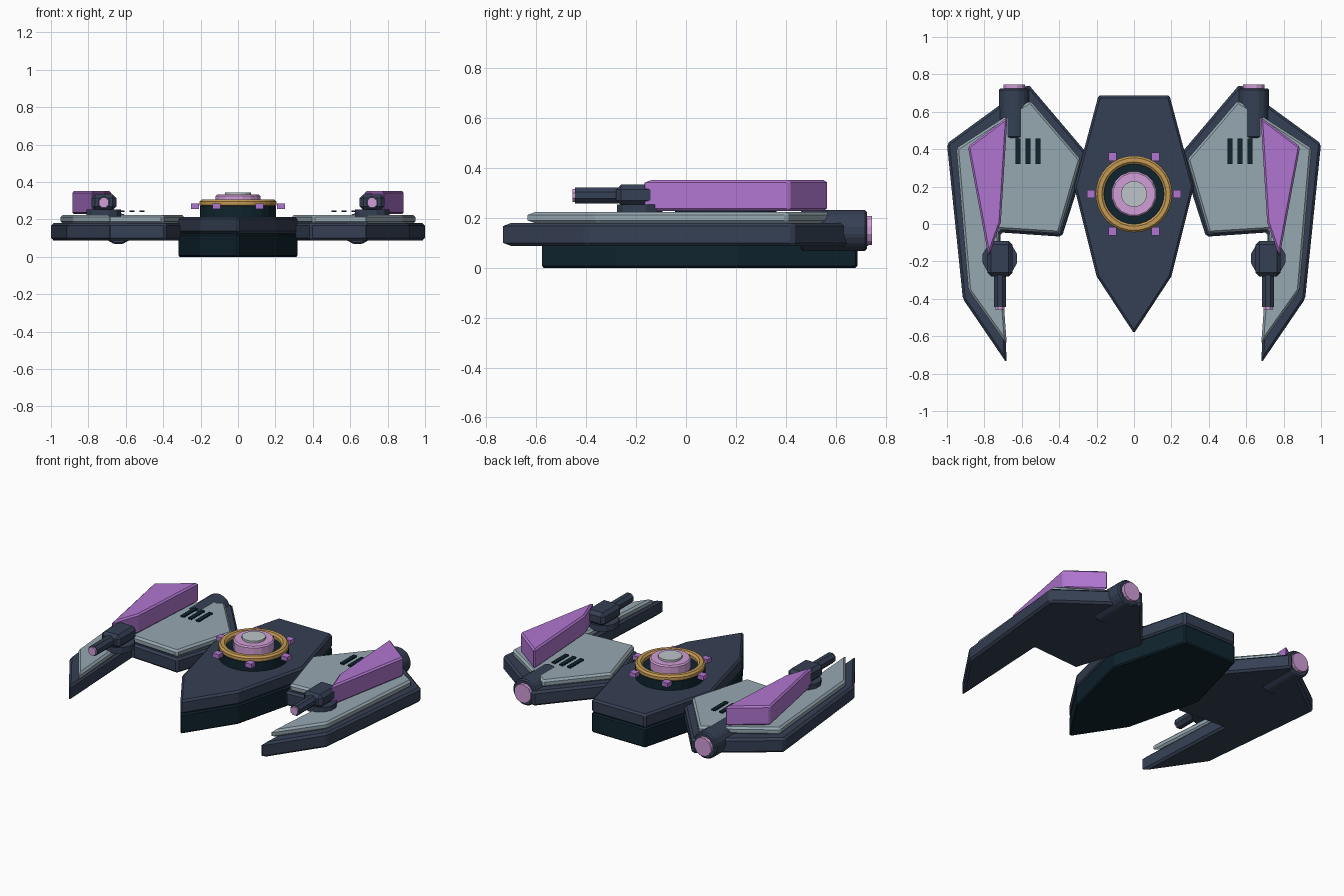
import bpy, bmesh, math
from mathutils import Matrix, Vector

if "Cube" in bpy.data.objects:
    bpy.data.objects.remove(bpy.data.objects["Cube"])


def srgb(r, g, b):
    def f(c):
        c /= 255
        return c / 12.92 if c <= 0.04045 else ((c + 0.055) / 1.055) ** 2.4
    return (f(r), f(g), f(b), 1)


def material(name, *rgb):
    m = bpy.data.materials.new(name)
    m.diffuse_color = srgb(*rgb)
    m.use_nodes = True
    m.node_tree.nodes["Principled BSDF"].inputs["Base Color"].default_value = m.diffuse_color
    return m


NAVY = material("navy", 53, 64, 84)
DARK = material("dark_teal", 15, 36, 46)
GREY = material("blue_grey", 150, 168, 177)
PURPLE = material("purple", 176, 118, 208)
PINK = material("pale_violet", 208, 158, 214)
GOLD = material("gold", 196, 154, 84)
SILVER = material("silver", 188, 196, 201)


def finish(name, bm, mat, bevel=0.0):
    bmesh.ops.recalc_face_normals(bm, faces=bm.faces[:])
    me = bpy.data.meshes.new(name)
    bm.to_mesh(me)
    bm.free()
    me.materials.append(mat)
    ob = bpy.data.objects.new(name, me)
    bpy.context.collection.objects.link(ob)
    if bevel:
        mod = ob.modifiers.new("edge_bevel", 'BEVEL')
        mod.width = bevel
        mod.segments = 1
        mod.limit_method = 'ANGLE'
        mod.angle_limit = math.radians(25)
    return ob


def prism(name, outline, z0, z1, mat, bevel=0.0, side=1):
    """Flat outline extruded from z0 to z1; side=-1 mirrors it in x."""
    bm = bmesh.new()
    face = bm.faces.new([bm.verts.new((x * side, y, z0)) for x, y in outline])
    top = bmesh.ops.extrude_face_region(bm, geom=[face])["geom"]
    bmesh.ops.translate(bm, vec=(0, 0, z1 - z0),
                        verts=[v for v in top if isinstance(v, bmesh.types.BMVert)])
    return finish(name, bm, mat, bevel)


def box(name, lo, hi, mat, bevel=0.0):
    outline = [(lo[0], lo[1]), (hi[0], lo[1]), (hi[0], hi[1]), (lo[0], hi[1])]
    return prism(name, outline, lo[2], hi[2], mat, bevel)


def cylinder(name, start, end, r, n, mat, bevel=0.0):
    a, b = Vector(start), Vector(end)
    bm = bmesh.new()
    rot = (b - a).to_track_quat('Z', 'Y').to_matrix().to_4x4()
    m = Matrix.Translation((a + b) / 2) @ rot @ Matrix.Rotation(math.pi / n, 4, 'Z')
    bmesh.ops.create_cone(bm, cap_ends=True, segments=n, radius1=r, radius2=r,
                          depth=(b - a).length, matrix=m)
    return finish(name, bm, mat, bevel)


def ring(name, center, profile, n, mat):
    """Closed (radius, z) profile swept around a vertical axis."""
    bm = bmesh.new()
    loops = []
    for i in range(n):
        a = 2 * math.pi * i / n
        loops.append([bm.verts.new((center[0] + r * math.cos(a),
                                    center[1] + r * math.sin(a), z)) for r, z in profile])
    k = len(profile)
    for i in range(n):
        p, q = loops[i], loops[(i + 1) % n]
        for j in range(k):
            bm.faces.new((p[j], q[j], q[(j + 1) % k], p[(j + 1) % k]))
    return finish(name, bm, mat)


# Central hull: dark keel below, navy deck above
half = [(0.19, 0.687), (0.32, 0.2), (0.2, -0.28)]
hull = half + [(0, -0.585)] + [(-x, y) for x, y in reversed(half)]
prism("hull_keel", hull, 0.0, 0.125, DARK, 0.008)
prism("hull_deck", hull, 0.125, 0.213, NAVY, 0.012)

# Reactor on the deck
cx, cy = 0, 0.16
cylinder("reactor_collar", (cx, cy, 0.2), (cx, cy, 0.272), 0.205, 24, DARK)
ring("reactor_ring", (cx, cy),
     [(0.205, 0.276), (0.205, 0.295), (0.194, 0.306), (0.172, 0.306),
      (0.160, 0.295), (0.160, 0.276), (0.172, 0.267), (0.194, 0.267)], 32, GOLD)
cylinder("reactor_core", (cx, cy, 0.26), (cx, cy, 0.332), 0.122, 16, PINK, 0.008)
cylinder("reactor_cap", (cx, cy, 0.33), (cx, cy, 0.345), 0.07, 16, SILVER)
for i in range(6):
    a = math.pi * i / 3
    x, y = cx + 0.23 * math.cos(a), cy + 0.23 * math.sin(a)
    box("reactor_stud", (x - 0.022, y - 0.022, 0.257), (x + 0.022, y + 0.022, 0.284), PURPLE)

wing = [(0.68, -0.745), (0.915, -0.40), (1.0, 0.43), (0.565, 0.747),
        (0.245, 0.37), (0.385, -0.068), (0.715, -0.045)]
plate = [(0.68, -0.645), (0.885, -0.355), (0.95, 0.405), (0.555, 0.66),
         (0.285, 0.345), (0.40, -0.05), (0.725, -0.03)]
fin = [(0.677, 0.572), (0.888, 0.413), (0.778, -0.175), (0.712, 0.01)]

for s, tag in ((1, "right"), (-1, "left")):
    # Wing slab, armour plate and raised fin
    prism(tag + "_wing", wing, 0.087, 0.18, NAVY, 0.013, s)
    prism(tag + "_wing_plate", plate, 0.178, 0.224, GREY, 0.012, s)
    prism(tag + "_fin", fin, 0.228, 0.352, PURPLE, 0.01, s)

    # Rear engine with glowing nozzle
    ex = 0.64 * s
    cylinder(tag + "_engine", (ex, 0.46, 0.15), (ex, 0.725, 0.15), 0.085, 12, NAVY, 0.008)
    cylinder(tag + "_engine_glow", (ex, 0.71, 0.15), (ex, 0.745, 0.15), 0.06, 12, PINK)

    # Gun turret
    tx = 0.717 * s
    cylinder(tag + "_turret_base", (tx, -0.185, 0.215), (tx, -0.185, 0.254), 0.095, 12, NAVY)
    box(tag + "_turret_body", (tx - 0.067, -0.28, 0.25), (tx + 0.067, -0.09, 0.334), NAVY, 0.02)
    cylinder(tag + "_gun_barrel", (tx, -0.27, 0.29), (tx, -0.445, 0.29), 0.034, 8, NAVY)
    cylinder(tag + "_gun_muzzle", (tx, -0.44, 0.29), (tx, -0.456, 0.29), 0.028, 8, PINK)

    # Vent slats on the wing plate
    for vx in (0.513, 0.567, 0.62):
        box(tag + "_vent", (vx * s - 0.013, 0.32, 0.239), (vx * s + 0.013, 0.458, 0.247), DARK)
